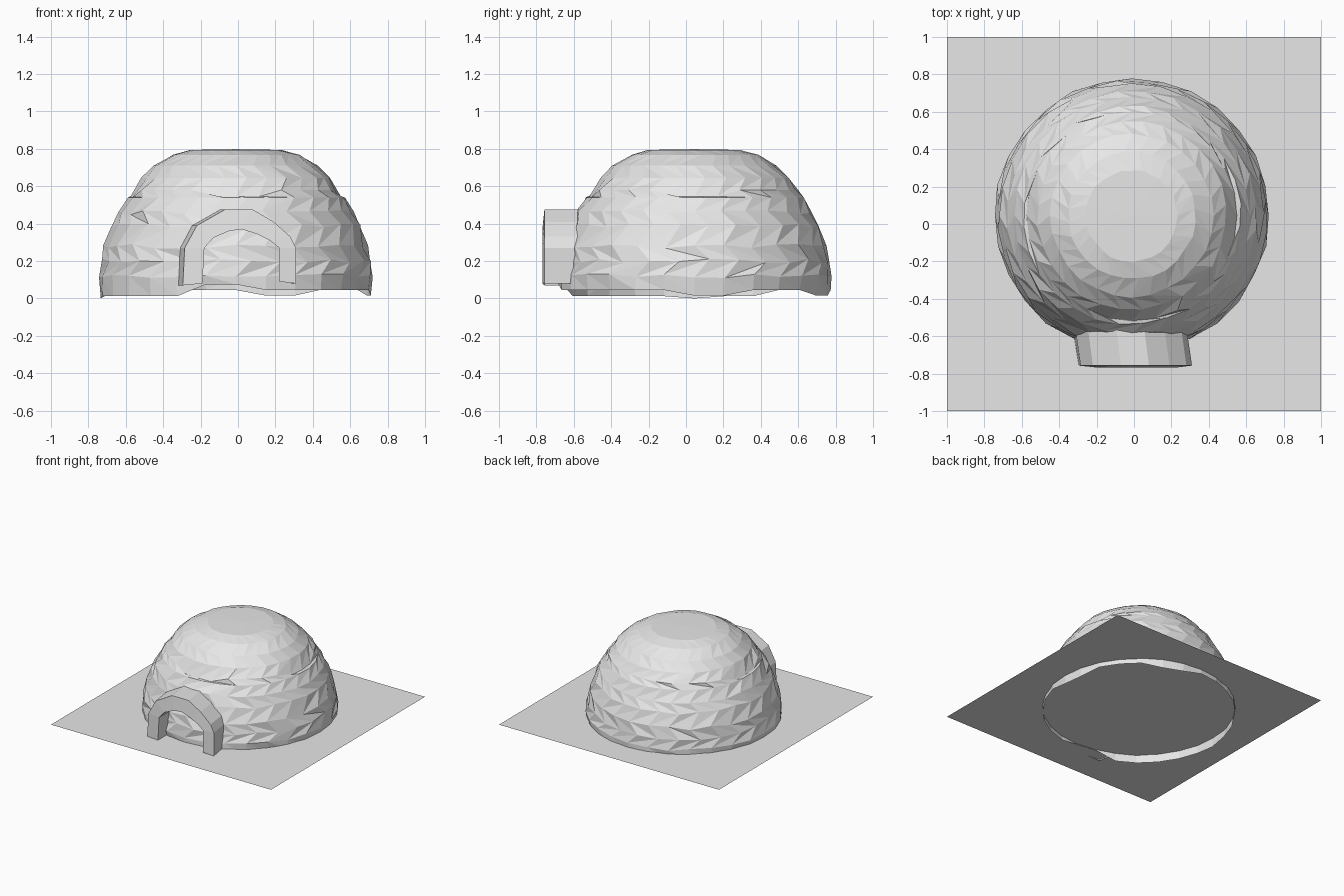
import bpy, bmesh, math, random

if "Cube" in bpy.data.objects:
    bpy.data.objects.remove(bpy.data.objects["Cube"])
random.seed(4)

CX, CY, GZ = -0.012, 0.045, 0.08      # dome centre, ground height
SEG = 28

# One pale grey for everything
snow = bpy.data.materials.new("snow")
snow.diffuse_color = (0.80, 0.80, 0.80, 1)
snow.use_nodes = True
snow.node_tree.nodes["Principled BSDF"].inputs["Base Color"].default_value = snow.diffuse_color


def finish(bm, name):
    me = bpy.data.meshes.new(name)
    bm.to_mesh(me)
    bm.free()
    me.materials.append(snow)
    ob = bpy.data.objects.new(name, me)
    bpy.context.collection.objects.link(ob)
    return ob


# Dome profile (radius, height)
PROFILE = [(0.725, 0.045), (0.732, 0.12), (0.722, 0.20), (0.703, 0.28),
           (0.665, 0.39), (0.63, 0.46), (0.583, 0.54), (0.558, 0.58),
           (0.505, 0.645), (0.435, 0.71), (0.34, 0.768), (0.245, 0.794)]
LEDGE = 7                             # ring that forms short block ledges


def dome_radius(z):
    for (r0, z0), (r1, z1) in zip(PROFILE, PROFILE[1:]):
        if z <= z1:
            t = max(0, (z - z0) / (z1 - z0))
            return r0 + (r1 - r0) * t
    return PROFILE[-1][0]


def skirt_z(deg):
    """Ragged lower edge, dipping on the left and right rear."""
    if 150 < deg < 245:
        return 0.012
    if deg < 15 or deg > 350 or 55 < deg < 80:
        return 0.015
    if 250 < deg < 275:
        return 0.075
    return 0.045


# Dome: faceted, slightly uneven shell
bm = bmesh.new()
rings = []
for k, (r, z) in enumerate(PROFILE):
    ring = []
    for i in range(SEG):
        a = 2 * math.pi * (i + 0.5 * ((k + 1) % 2) * (k > 0)) / SEG
        deg = math.degrees(a) % 360
        rr = r + random.uniform(-0.006, 0.006)
        zz = z + (random.uniform(-0.012, 0.012) if 0 < k < 6 else 0)
        if k == 0:
            zz = skirt_z(deg)
        if k == LEDGE and min(abs(deg - c) for c in (0, 180, 270, 360)) < 22:
            zz, rr = 0.545, 0.562
        ring.append(bm.verts.new((CX + rr * math.cos(a), CY + rr * math.sin(a), zz)))
    rings.append(ring)
rings[0][14].co.z = 0.0
for k, (lo, hi) in enumerate(zip(rings, rings[1:])):
    for i in range(SEG):
        j = (i + 1) % SEG
        if k % 2:
            bm.faces.new((lo[i], lo[j], hi[i]) if k == 0 else (lo[i], lo[j], hi[j]))
            bm.faces.new((lo[i], hi[j], hi[i]))
        else:
            bm.faces.new((lo[i], lo[j], hi[i]))
            bm.faces.new((lo[j], hi[j], hi[i]))
top = bm.verts.new((CX, CY, 0.798))
for i in range(SEG):
    bm.faces.new((rings[-1][i], rings[-1][(i + 1) % SEG], top))
bmesh.ops.recalc_face_normals(bm, faces=bm.faces)
finish(bm, "dome")

# Entrance arch: outer shell, front rim and inner lining run back to the dome
OUTER = [(-0.295, 0.07), (-0.285, 0.27), (-0.22, 0.39), (-0.07, 0.475),
         (0.08, 0.475), (0.19, 0.41), (0.28, 0.33), (0.31, 0.27), (0.31, 0.08)]
INNER = [(-0.19, 0.08), (-0.18, 0.27), (-0.13, 0.325), (-0.05, 0.36), (0.02, 0.37),
         (0.10, 0.345), (0.17, 0.31), (0.22, 0.27), (0.22, 0.09)]


def back_y(x, z):
    r = dome_radius(z)
    return CY - math.sqrt(r * r - (x - CX) ** 2) + 0.01


bm = bmesh.new()
front_out = [bm.verts.new((x, -0.757, z)) for x, z in OUTER]
front_in = [bm.verts.new((x, -0.768, z)) for x, z in INNER]
back_out = [bm.verts.new((x - 0.025, back_y(x - 0.025, z), z)) for x, z in OUTER]
back_in = [bm.verts.new((x, back_y(x, z), z)) for x, z in INNER]
for i in range(len(OUTER) - 1):
    for p, q in ((back_out, front_out), (front_out, front_in), (front_in, back_in)):
        bm.faces.new((p[i], p[i + 1], q[i + 1], q[i]))
bmesh.ops.recalc_face_normals(bm, faces=bm.faces)
finish(bm, "entrance_arch")

# Square ground sheet
bm = bmesh.new()
bmesh.ops.create_grid(bm, x_segments=1, y_segments=1, size=1.0)
for v in bm.verts:
    v.co.z = GZ
finish(bm, "ground_sheet")
